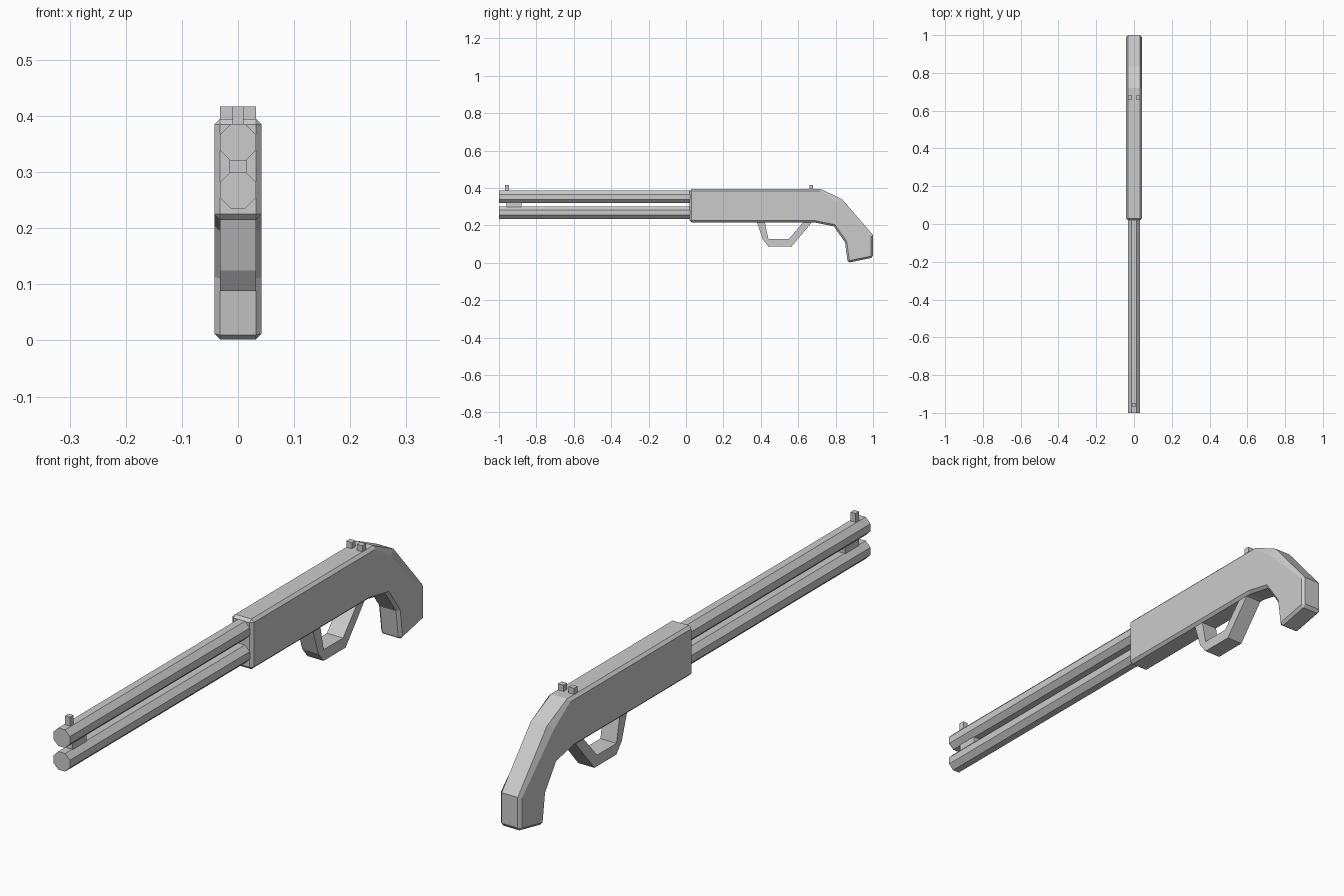
import bpy, bmesh, math
from mathutils import Matrix, Vector

cube = bpy.data.objects.get("Cube")
if cube:
    bpy.data.objects.remove(cube)

grey = bpy.data.materials.new("plain_grey")
grey.use_nodes = True
colour = (0.6, 0.6, 0.6, 1)
grey.diffuse_color = colour
grey.node_tree.nodes["Principled BSDF"].inputs["Base Color"].default_value = colour


def finish(bm, name):
    bmesh.ops.recalc_face_normals(bm, faces=bm.faces[:])
    mesh = bpy.data.meshes.new(name)
    bm.to_mesh(mesh)
    bm.free()
    mesh.materials.append(grey)
    obj = bpy.data.objects.new(name, mesh)
    bpy.context.collection.objects.link(obj)
    return obj


def slab(points, half_width):
    """Side profile (y, z) extruded evenly about x = 0."""
    bm = bmesh.new()
    face = bm.faces.new([bm.verts.new((-half_width, y, z)) for y, z in points])
    out = bmesh.ops.extrude_face_region(bm, geom=[face])["geom"]
    moved = [v for v in out if isinstance(v, bmesh.types.BMVert)]
    bmesh.ops.translate(bm, verts=moved, vec=(2 * half_width, 0, 0))
    bmesh.ops.recalc_face_normals(bm, faces=bm.faces[:])
    return bm


def box(name, low, high):
    low, high = Vector(low), Vector(high)
    bm = bmesh.new()
    bmesh.ops.create_cube(bm, size=1, matrix=Matrix.Translation((low + high) / 2)
                          @ Matrix.Diagonal((*(high - low), 1)))
    return finish(bm, name)


def barrel(name, z, start, end, apothem=0.0325):
    """Eight-sided rod lying along y with a flat on top."""
    bm = bmesh.new()
    radius = apothem / math.cos(math.pi / 8)
    bmesh.ops.create_cone(bm, cap_ends=True, segments=8, radius1=radius,
                          radius2=radius, depth=end - start)
    # Rotate only if the generated octagon has a corner on its axis
    if any(abs(v.co.x) < 1e-4 for v in bm.verts):
        bmesh.ops.rotate(bm, verts=bm.verts[:], matrix=Matrix.Rotation(math.pi / 8, 3, "Z"))
    bmesh.ops.rotate(bm, verts=bm.verts[:], matrix=Matrix.Rotation(math.pi / 2, 3, "X"))
    bmesh.ops.translate(bm, verts=bm.verts[:], vec=(0, (start + end) / 2, z))
    return finish(bm, name)


# Receiver and curved grip in one chamfered piece
bm = slab([(0.02, 0.215), (0.02, 0.395), (0.72, 0.395), (0.835, 0.34),
           (1.0, 0.148), (1.0, 0.028), (0.865, 0.0), (0.85, 0.11),
           (0.79, 0.195), (0.69, 0.215)], 0.042)
sharp = [e for e in bm.edges if e.calc_face_angle() > math.radians(60)]
bmesh.ops.bevel(bm, geom=sharp, offset=0.01, offset_type="OFFSET",
                segments=1, profile=0.5, affect="EDGES")
# Broaden the chamfer over the shoulder of the grip
for v in bm.verts:
    if abs(v.co.x) > 0.04 and (v.co.yz - Vector((0.83, 0.33))).length < 0.03:
        v.co += Vector((0, -0.022, -0.008))
finish(bm, "receiver_and_grip")

# Trigger guard
finish(slab([(0.377, 0.225), (0.41, 0.125), (0.44, 0.088), (0.565, 0.088),
             (0.68, 0.225), (0.635, 0.225), (0.55, 0.128), (0.44, 0.128),
             (0.42, 0.225)], 0.032), "trigger_guard")

# Barrel, magazine tube and the spacer between them
barrel("barrel", 0.353, -1, 0.05)
barrel("magazine_tube", 0.268, -1, 0.05)
box("tube_spacer", (-0.015, -0.96, 0.295), (0.015, -0.88, 0.325))

# Sights
box("front_sight", (-0.01, -0.967, 0.38), (0.01, -0.947, 0.417))
for side, x in (("right", -0.021), ("left", 0.021)):
    box("rear_sight_" + side, (x - 0.011, 0.66, 0.385), (x + 0.011, 0.68, 0.417))
